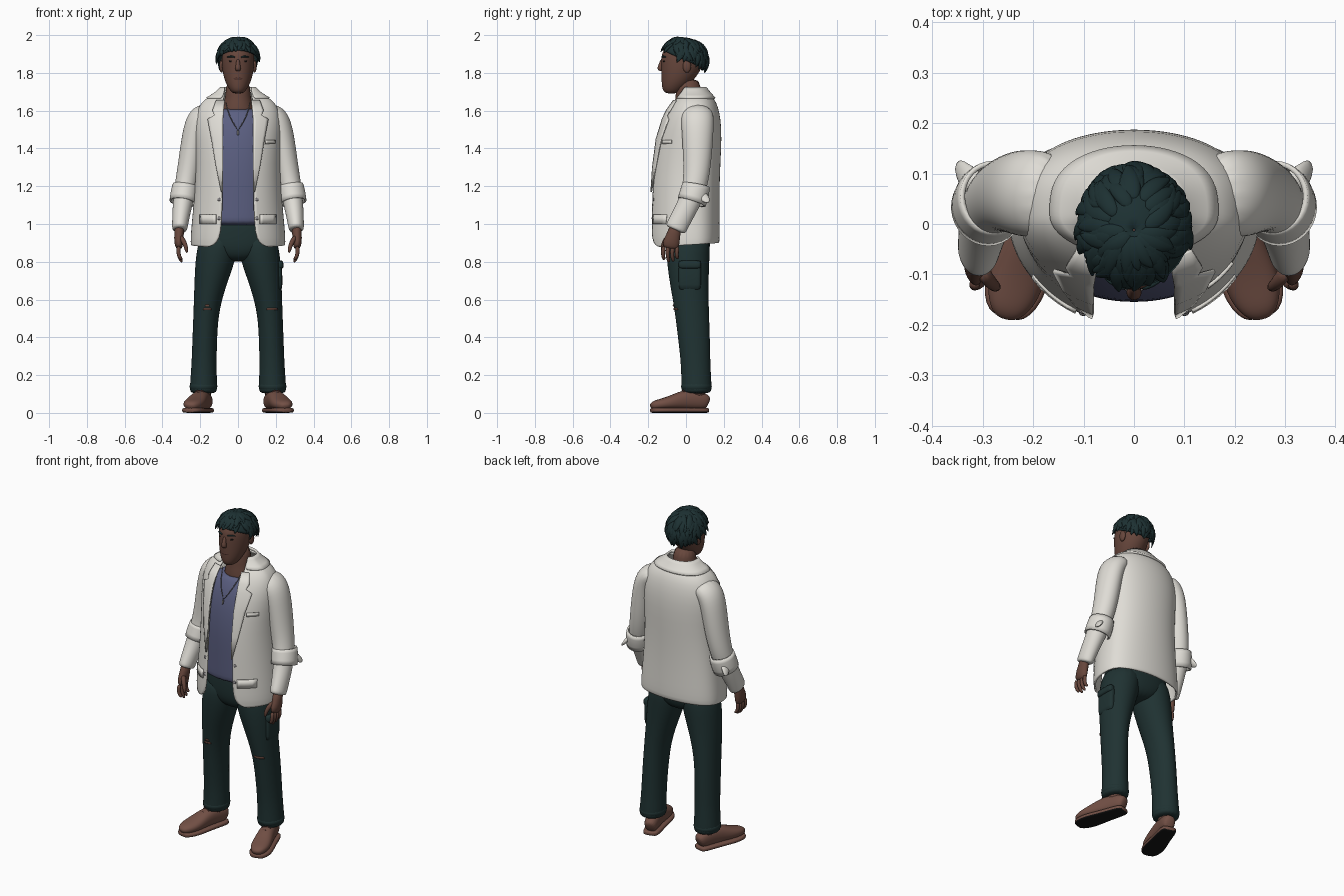
import bpy, bmesh, math, random
from mathutils import Vector

if "Cube" in bpy.data.objects:
    bpy.data.objects.remove(bpy.data.objects["Cube"])

random.seed(4)
Y, X = Vector((0, 1, 0)), Vector((1, 0, 0))


def mat(name, c):
    m = bpy.data.materials.new(name)
    m.diffuse_color = (*c, 1)
    m.use_nodes = True
    m.node_tree.nodes["Principled BSDF"].inputs["Base Color"].default_value = m.diffuse_color
    return m


CREAM = mat("cream cloth", (0.74, 0.72, 0.67))
BLUE = mat("slate blue cloth", (0.105, 0.115, 0.22))
SKIN = mat("brown skin", (0.135, 0.062, 0.045))
LIP = mat("dark lip", (0.085, 0.035, 0.028))
HAIR = mat("dark teal hair", (0.012, 0.03, 0.032))
PANTS = mat("dark green cloth", (0.014, 0.032, 0.032))
LEATHER = mat("brown leather", (0.17, 0.08, 0.06))
BLACK = mat("black rubber", (0.008, 0.008, 0.008))
METAL = mat("grey metal", (0.25, 0.24, 0.25))


def tube(bm, pts, n=16, ref=Y, e=1.0, flat=False, caps=True):
    """Loft of rings; each point is (x, y, z, radius along ref x path, radius along ref)."""
    rings = []
    for i, p in enumerate(pts):
        a, b = pts[max(i - 1, 0)], pts[min(i + 1, len(pts) - 1)]
        t = Vector((0, 0, 1)) if flat else (Vector(b[:3]) - Vector(a[:3])).normalized()
        u = ref.cross(t).normalized()
        v = t.cross(u)
        ring = []
        for k in range(n):
            g = 2 * math.pi * k / n
            c, s = math.cos(g), math.sin(g)
            c, s = math.copysign(abs(c) ** e, c), math.copysign(abs(s) ** e, s)
            ring.append(bm.verts.new(Vector(p[:3]) + u * c * p[3] + v * s * p[4]))
        rings.append(ring)
    for r, q in zip(rings, rings[1:]):
        for k in range(n):
            bm.faces.new((r[k], r[(k + 1) % n], q[(k + 1) % n], q[k]))
    if caps:
        bm.faces.new(rings[0])
        bm.faces.new(rings[-1])


def grid(bm, rows):
    vs = [[bm.verts.new(p) for p in r] for r in rows]
    for r, q in zip(vs, vs[1:]):
        for k in range(len(r) - 1):
            bm.faces.new((r[k], r[k + 1], q[k + 1], q[k]))


def finish(name, bm, m, sub=1, thick=0.0):
    bmesh.ops.recalc_face_normals(bm, faces=bm.faces)
    me = bpy.data.meshes.new(name)
    bm.to_mesh(me)
    bm.free()
    me.materials.append(m)
    for p in me.polygons:
        p.use_smooth = True
    ob = bpy.data.objects.new(name, me)
    bpy.context.collection.objects.link(ob)
    if sub:
        ob.modifiers.new("smooth", 'SUBSURF').levels = sub
        ob.modifiers["smooth"].render_levels = sub
    if thick:
        s = ob.modifiers.new("thickness", 'SOLIDIFY')
        s.thickness, s.offset = thick, 0
    return ob


def part(name, pts, m, sub=1, thick=0.0, **kw):
    bm = bmesh.new()
    tube(bm, pts, **kw)
    return finish(name, bm, m, sub, thick)


def ball(name, loc, size, m):
    bm = bmesh.new()
    bmesh.ops.create_uvsphere(bm, u_segments=16, v_segments=10, radius=1)
    for v in bm.verts:
        v.co = Vector(loc) + Vector(a * b for a, b in zip(v.co, size))
    return finish(name, bm, m, 0)


def lerp_rows(rows, z):
    for a, b in zip(rows, rows[1:]):
        if z <= b[0]:
            f = max(0, (z - a[0]) / (b[0] - a[0]))
            return [p + (q - p) * f for p, q in zip(a, b)]
    return rows[-1]


# Jacket body: rows of z, half width, front y, back y, half opening
JACKET = [(.875, .245, -.188, .168, .15), (.90, .247, -.193, .172, .11), (.95, .245, -.193, .174, .092),
          (1.05, .236, -.19, .172, .085), (1.18, .224, -.187, .172, .083), (1.32, .217, -.177, .177, .086),
          (1.45, .224, -.157, .184, .088), (1.55, .226, -.125, .180, .088), (1.62, .205, -.09, .165, .082),
          (1.655, .175, -.06, .148, .078), (1.68, .135, -.035, .128, .072), (1.705, .095, -.015, .105, .066)]
YC = .02


def shell(name, levels, thick, hem=0.0, n=40):
    bm, rows = bmesh.new(), []
    for i, (z, w, yf, yb, gap) in enumerate(levels):
        t0, row = math.asin(gap / w), []
        for k in range(n + 1):
            t = t0 + (2 * math.pi - 2 * t0) * k / n
            c = math.cos(t)
            y = YC - (YC - yf) * c if c > 0 else YC + (yb - YC) * abs(c) ** .7
            row.append((w * math.sin(t), y, z + (hem * (1 - c) / 2 if i == 0 else 0)))
        rows.append(row)
    grid(bm, rows)
    return finish(name, bm, CREAM, 1, thick)


shell("jacket_body", JACKET, .01, .03)
shell("jacket_collar", [(1.665, .165, -.06, .152, .085), (1.69, .12, -.035, .128, .075),
                        (1.722, .088, -.02, .103, .068)], .012)


def jacket_y(x, z):
    _, w, yf, _, _ = lerp_rows(JACKET, z)
    return YC - (YC - yf) * math.sqrt(max(0, 1 - (x / w) ** 2))


def patch(name, rows, surf, m, s=1, off=.009, thick=.007, n=5):
    """Plate on a surface facing the front; rows of z, inner x, outer x."""
    bm = bmesh.new()
    grid(bm, [[(s * (a + (b - a) * k / n), surf(a + (b - a) * k / n, z) - off, z)
               for k in range(n + 1)] for z, a, b in rows])
    return finish(name, bm, m, 0, thick)


# Trouser leg: rows of z, centre x, centre y, half width, half depth
LEG = [(.10, .183, .055, .072, .08), (.13, .183, .056, .074, .082), (.25, .18, .052, .067, .078),
       (.40, .176, .042, .066, .086), (.55, .168, .03, .068, .092), (.70, .142, .015, .09, .105),
       (.84, .113, .01, .113, .118), (.97, .095, .012, .10, .115)]


def leg_y(x, z):
    _, cx, cy, rx, ry = lerp_rows(LEG, z)
    return cy - ry * math.sqrt(max(0, 1 - ((x - cx) / rx) ** 2))


for s, side in ((1, "left"), (-1, "right")):
    def sided(pts):
        return [(s * p[0], *p[1:]) for p in pts]

    # Lapels, pockets and buttons
    patch(side + "_lapel", [(1.17, .082, .088), (1.30, .08, .115), (1.45, .08, .14), (1.555, .08, .16),
                            (1.575, .078, .125), (1.60, .076, .135), (1.655, .07, .115)], jacket_y, CREAM, s, .012)
    patch(side + "_pocket_flap", [(1.0, .115, .2), (1.05, .115, .2)], jacket_y, CREAM, s)
    if s == 1:
        patch("breast_pocket_welt", [(1.425, .145, .195), (1.445, .145, .195)], jacket_y, CREAM, s)
    for z in (1.03, 1.13):
        ball(side + "_button", (s * .1, jacket_y(.1, z) - .006, z), (.009, .005, .009), METAL)

    # Sleeve and rolled cuff
    part(side + "_sleeve", sided([(.14, .06, 1.605, .05, .08), (.205, .06, 1.568, .07, .09),
         (.232, .062, 1.48, .066, .085), (.255, .06, 1.31, .064, .075), (.284, .045, 1.17, .058, .064),
         (.30, -.01, 1.06, .049, .058), (.308, -.05, .985, .042, .058), (.309, -.058, .965, .04, .057)]), CREAM, 2)
    part(side + "_rolled_cuff", sided([(.278, .053, 1.205, .064, .07), (.284, .046, 1.165, .07, .075),
         (.292, .03, 1.115, .068, .074)]), CREAM, 1, .01, caps=False)
    part(side + "_cuff_flap", sided([(.305, .07, 1.17, .03, .03), (.335, .095, 1.14, .012, .032),
         (.352, .122, 1.112, .006, .012)]), CREAM, n=8)

    # Hand
    bm = bmesh.new()
    tube(bm, sided([(.31, -.055, .99, .028, .034), (.312, -.065, .945, .026, .036),
                    (.315, -.078, .905, .025, .047), (.311, -.084, .865, .018, .044)]), n=12)
    for j in range(4):
        y, tip = -.118 + .024 * j, (.812, .795, .80, .82)[j]
        tube(bm, sided([(.313, y, .885, .013, .013), (.318, y - .004, .85, .012, .012),
                        (.308, y - .002, .82, .011, .011), (.296, y + .004, tip, .007, .008)]), n=8)
    tube(bm, sided([(.305, -.09, .935, .016, .02), (.285, -.115, .905, .014, .015),
                    (.274, -.125, .875, .012, .012), (.27, -.125, .845, .007, .008)]), n=8)
    finish(side + "_hand", bm, SKIN)

    # Trouser leg, hem fold and knee tear
    part(side + "_trouser_leg", [(s * x, y, z, a, b) for z, x, y, a, b in LEG], PANTS, 2, flat=True, n=18)
    part(side + "_trouser_hem", sided([(.183, .055, .105, .073, .081), (.183, .055, .145, .077, .085),
         (.182, .055, .165, .07, .078)]), PANTS, flat=True, n=18)
    for dz, a, b in ((0, .14, .185), (.018, .15, .175)) if s < 0 else ((0, .15, .21),):
        patch(side + "_knee_tear", [(.545 + dz, a, b), (.555 + dz, a + .004, b - .004)], leg_y, SKIN, s, .001)

    # Shoe: stations of distance from heel, half height, half width
    heel, d = Vector((.163, .118, 0)), Vector((.29, -.957, 0))
    stations = [(0, .034, .026), (.02, .045, .04), (.09, .055, .044), (.15, .05, .048), (.21, .037, .056),
                (.265, .029, .054), (.302, .024, .038), (.318, .014, .018)]
    up, low = [], []
    for t, h, w in stations:
        p = heel + d * t
        up.append((s * p.x, p.y, h + .016, h, w))
        low.append((s * p.x, p.y, .0135, .0135, w + .008))
    part(side + "_shoe_upper", up, LEATHER, 2, ref=X, e=.85)
    sole = part(side + "_shoe_sole", low, LEATHER, 1, ref=X, e=.5)
    sole.data.materials.append(BLACK)
    for f in sole.data.polygons:
        if f.normal.z < -.5:
            f.material_index = 1
    part(side + "_shoe_collar", sided([(.183, .05, .07, .046, .058), (.183, .055, .15, .046, .055)]), LEATHER, flat=True)
    bm = bmesh.new()
    for t, z in ((.14, .121), (.165, .108), (.19, .096)):
        p, q = heel + d * t, Vector((.957, .29, 0)) * .026
        tube(bm, [(s * (p.x + q.x * k), p.y + q.y * k, z - .011 * k * k, .004, .004) for k in (-1, -.5, 0, .5, 1)], n=6)
    finish(side + "_laces", bm, LIP)

    # Ear, eye and brow
    ball(side + "_ear", (s * .087, .005, 1.835), (.012, .022, .034), SKIN)
    ball(side + "_eye", (s * .034, -.114, 1.862), (.014, .008, .006), BLACK)
    part(side + "_brow", sided([(.014, -.128, 1.882, .005, .005), (.036, -.122, 1.889, .006, .006),
         (.06, -.104, 1.883, .003, .004)]), HAIR, n=8)

# Cargo pocket on the outer left leg
bm = bmesh.new()
for x, z, h in ((.213, .725, .15), (.22, .785, .045)):
    tube(bm, [(x - .006, .02, z - h / 2, .02, .056), (x, .02, z - h / 2 + .008, .024, .06),
              (x, .02, z + h / 2 - .008, .02, .06), (x - .003, .02, z + h / 2, .016, .056)], n=16, e=.5, flat=True)
finish("cargo_pocket", bm, PANTS)

# Trouser hips
part("trouser_hips", [(0, .012, .80, .05, .07), (0, .012, .84, .15, .108), (0, .012, .90, .198, .12),
                      (0, .01, .98, .188, .118), (0, .01, 1.04, .18, .115)], PANTS, 2, flat=True, n=24, e=.85)

# Shirt
SHIRT = [(.99, .19, -.15, .13), (1.02, .19, -.153, .13), (1.15, .186, -.155, .13), (1.3, .186, -.157, .135),
         (1.45, .188, -.142, .14), (1.54, .168, -.115, .13), (1.585, .14, -.09, .12), (1.615, .10, -.07, .10)]
part("shirt", [(0, (a + b) / 2, z, w, (b - a) / 2) for z, w, a, b in SHIRT], BLUE, 2, flat=True, n=24, e=.9)

# Necklace with pendant
bm = bmesh.new()
for s in (1, -1):
    tube(bm, [(s * x, y, z, .003, .003) for x, y, z in
              ((.068, -.045, 1.655), (.055, -.085, 1.60), (.035, -.118, 1.55), (0, -.14, 1.495))], n=6)
tube(bm, [(0, -.142, 1.50, .004, .003), (0, -.146, 1.485, .008, .004), (0, -.148, 1.465, .004, .003)], n=6)
finish("necklace", bm, METAL)

# Neck and head
part("neck", [(0, .015, 1.56, .10, .085), (0, .012, 1.62, .085, .078), (0, .014, 1.67, .066, .068),
              (0, .012, 1.78, .064, .068)], SKIN, flat=True)
part("head", [(0, -.078, 1.69, .026, .03), (0, -.07, 1.71, .046, .056), (0, -.05, 1.75, .068, .08),
              (0, -.03, 1.80, .082, .102), (0, -.02, 1.85, .088, .113), (0, -.015, 1.90, .088, .117),
              (0, -.01, 1.94, .075, .098), (0, -.01, 1.965, .045, .055)], SKIN, 2, flat=True, n=20)
part("nose", [(0, -.124, 1.878, .009, .008), (0, -.133, 1.845, .011, .013), (0, -.138, 1.82, .018, .018),
              (0, -.13, 1.808, .012, .01)], SKIN, n=10, flat=True)
ball("lips", (0, -.121, 1.77), (.025, .010, .009), LIP)

# Hair cap trimmed along the hairline, then swept locks
C, R = Vector((0, -.012, 1.868)), Vector((.106, .122, .116))


def limit(a):
    return 1.65 - .48 * math.cos(a)


def on_cap(a, p, r=1.0):
    return C + r * Vector((R.x * math.sin(p) * math.sin(a), -R.y * math.sin(p) * math.cos(a), R.z * math.cos(p)))


bm = bmesh.new()
grid(bm, [[on_cap(a, .02 + limit(a) * .93 * k / 10) for a in [math.pi * 2 * j / 32 for j in range(33)]]
          for k in range(11)])
bmesh.ops.remove_doubles(bm, verts=bm.verts, dist=.0005)
finish("hair_cap", bm, HAIR, 0, .008)
bm = bmesh.new()
for i in range(150):
    a = 2 * math.pi * i * .381966
    p1 = limit(a) * random.uniform(.55, 1.04)
    p0, swirl, lift = max(.08, p1 - .8), random.uniform(-.45, .45), random.uniform(.03, .13)
    pts = []
    for k, w in ((0, .5), (.25, 1), (.5, 1), (.75, .7), (1, .1)):
        q = on_cap(a + swirl * k, p0 + (p1 - p0) * k, 1 + lift * k * k + .03 * math.sin(math.pi * k))
        pts.append((*q, .021 * w, .010 * w))
    tube(bm, pts, n=6, ref=(Vector(pts[2][:3]) - C).normalized())
finish("hair_locks", bm, HAIR)
